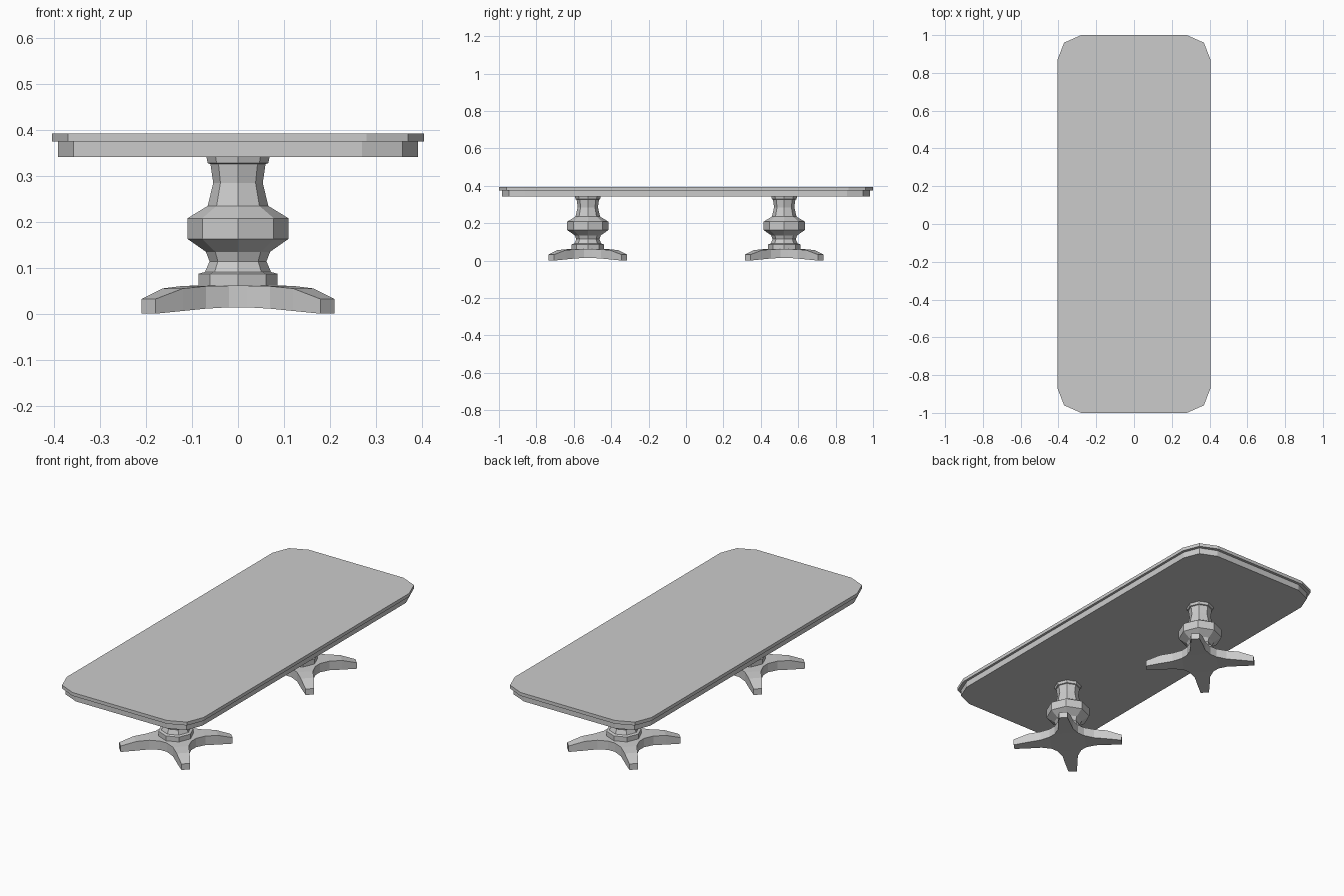
import bpy
import bmesh
from math import cos, sin, pi

cube = bpy.data.objects.get("Cube")
if cube:
    bpy.data.objects.remove(cube, do_unlink=True)

grey = bpy.data.materials.new("plain grey")
grey.use_nodes = True
grey.diffuse_color = (0.6, 0.6, 0.6, 1)
grey.node_tree.nodes["Principled BSDF"].inputs["Base Color"].default_value = grey.diffuse_color


def finish(bm, name, location=(0, 0, 0)):
    bmesh.ops.recalc_face_normals(bm, faces=bm.faces)
    mesh = bpy.data.meshes.new(name)
    bm.to_mesh(mesh)
    bm.free()
    mesh.materials.append(grey)
    obj = bpy.data.objects.new(name, mesh)
    obj.location = location
    bpy.context.collection.objects.link(obj)
    return obj


def loft(name, rings, location=(0, 0, 0)):
    """Join rings of equal length with quads and cap both ends."""
    bm = bmesh.new()
    loops = [[bm.verts.new(p) for p in ring] for ring in rings]
    n = len(loops[0])
    for low, high in zip(loops, loops[1:]):
        for i in range(n):
            j = (i + 1) % n
            bm.faces.new((low[i], low[j], high[j], high[i]))
    bm.faces.new(loops[0])
    bm.faces.new(loops[-1])
    return finish(bm, name, location)


def slab(name, corner, bottom, top):
    """Rectangle with chamfered corners, given its +x +y corner."""
    outline = list(corner)
    outline += [(-x, y) for x, y in reversed(corner)]
    outline += [(-x, -y) for x, y in corner]
    outline += [(x, -y) for x, y in reversed(corner)]
    return loft(name, [[(x, y, z) for x, y in outline] for z in (bottom, top)])


def turned_column(name, profile, location):
    """Eight-sided turned column."""
    rings = [[(r * cos(i * pi / 4), r * sin(i * pi / 4), z) for i in range(8)]
             for r, z in profile]
    return loft(name, rings, location)


def star_foot(name, side, location):
    """Four diagonal arms, tapering from a hub to a low blunt toe."""
    bm = bmesh.new()
    half = side + [(y, x, lo, hi) for x, y, lo, hi in reversed(side)]
    n = len(half)
    arms = []
    for k in range(4):
        c, s = round(cos(k * pi / 2)), round(sin(k * pi / 2))
        arms.append([[bm.verts.new((c * p[0] - s * p[1], s * p[0] + c * p[1], p[h]))
                      for p in half] for h in (2, 3)])
    for k, (low, high) in enumerate(arms):
        next_low, next_high = arms[(k + 1) % 4]
        # Arm sides and toe
        for i in range(n - 1):
            bm.faces.new((low[i], low[i + 1], high[i + 1], high[i]))
        # Valley between neighbouring arms
        bm.faces.new((low[-1], next_low[0], next_high[0], high[-1]))
        # Top and underside of the arm
        for row in (low, high):
            for i in range(n // 2 - 1):
                bm.faces.new((row[i], row[i + 1], row[n - 2 - i], row[n - 1 - i]))
    # Hub
    for h in (0, 1):
        bm.faces.new([v for arm in arms for v in (arm[h][0], arm[h][-1])])
    return finish(bm, name, location)


# Table top and the apron beneath it
slab("table_top", [(0.405, 0.87), (0.37, 0.96), (0.28, 1.0)], 0.375, 0.393)
slab("apron", [(0.392, 0.86), (0.358, 0.947), (0.27, 0.985)], 0.342, 0.375)

# Radius and height up the column
column_profile = [
    (0.086, 0.06), (0.086, 0.087), (0.072, 0.091), (0.062, 0.114),
    (0.07, 0.135), (0.11, 0.163), (0.11, 0.208), (0.066, 0.235),
    (0.054, 0.285), (0.06, 0.326), (0.066, 0.328), (0.069, 0.343),
]
# One side of an arm: x, y, underside height, top height
arm_side = [
    (0.105, 0.02, 0.014, 0.061), (0.125, 0.07, 0.011, 0.06),
    (0.165, 0.12, 0.006, 0.055), (0.21, 0.18, 0.0, 0.032),
]

# Two matching pedestals
for label, y in (("front", -0.525), ("back", 0.525)):
    turned_column(label + "_column", column_profile, (0, y, 0))
    star_foot(label + "_foot", arm_side, (0, y, 0))
